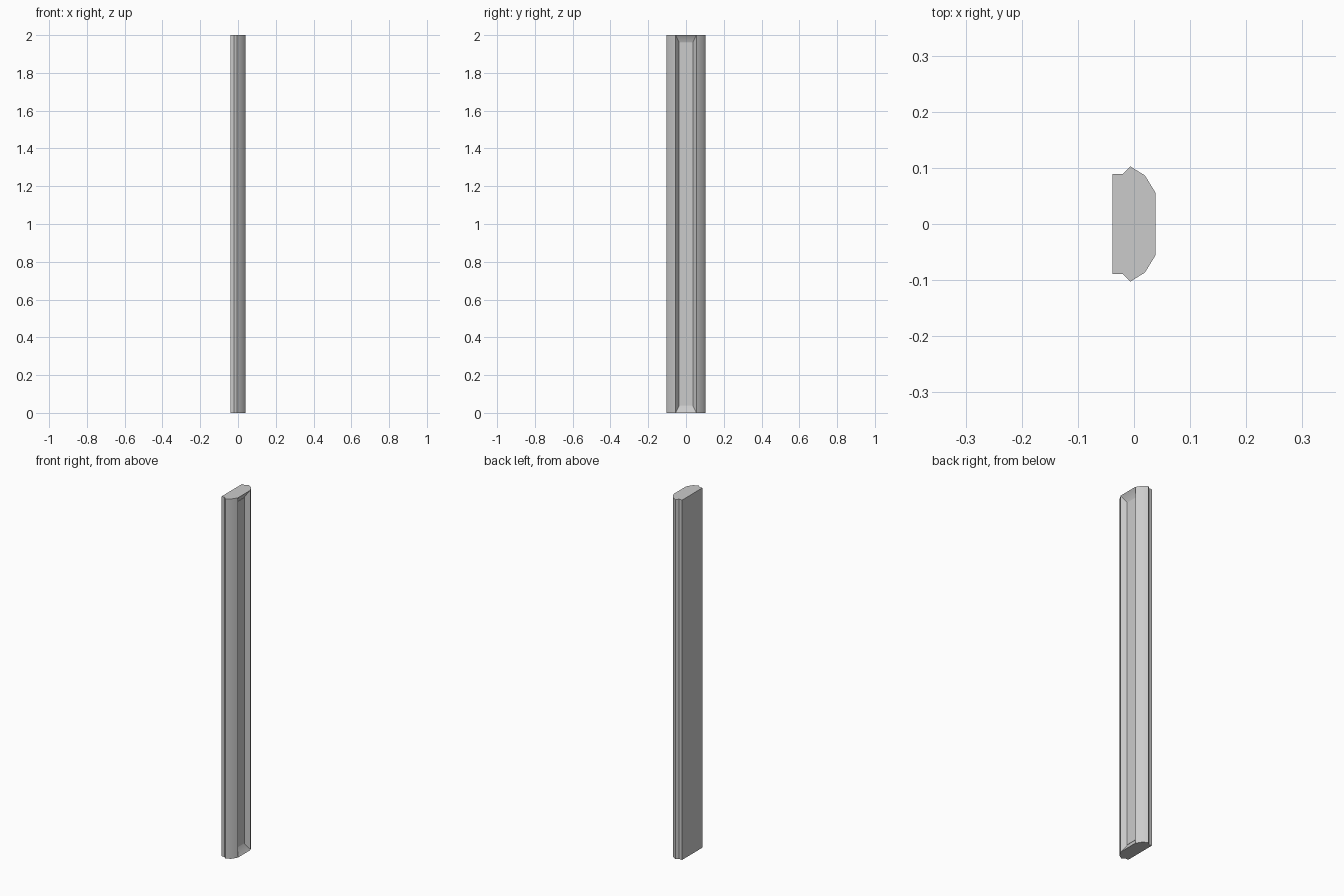
import bpy, bmesh, math
from mathutils import Vector

if "Cube" in bpy.data.objects:
    bpy.data.objects.remove(bpy.data.objects["Cube"])

HEIGHT = 2.0
# Half of the plan outline, from the back face round to the front rim
HALF = [(-0.0385, 0.089), (-0.02, 0.089), (-0.0065, 0.1025),
        (0.0195, 0.0865), (0.0385, 0.0555)]
FLOOR_X, FLOOR_Y, FLOOR_MARGIN = 0.013, 0.037, 0.037


def finish(bm, name):
    bmesh.ops.recalc_face_normals(bm, faces=bm.faces)
    mesh = bpy.data.meshes.new(name)
    bm.to_mesh(mesh)
    bm.free()
    obj = bpy.data.objects.new(name, mesh)
    bpy.context.collection.objects.link(obj)
    return obj


# Column body: extruded outline
bm = bmesh.new()
outline = HALF + [(x, -y) for x, y in reversed(HALF)]
base = bm.faces.new([bm.verts.new((x, y, 0)) for x, y in outline])
top = bmesh.ops.extrude_face_region(bm, geom=[base], use_keep_orig=True)["geom"]
bmesh.ops.translate(bm, vec=(0, 0, HEIGHT),
                    verts=[g for g in top if isinstance(g, bmesh.types.BMVert)])
bmesh.ops.recalc_face_normals(bm, faces=bm.faces)

# Bevelled recess in the front face
front = max(bm.faces, key=lambda f: f.calc_center_median().x)
front = bmesh.ops.extrude_discrete_faces(bm, faces=[front])["faces"][0]
for v in front.verts:
    v.co = Vector((FLOOR_X, math.copysign(FLOOR_Y, v.co.y),
                   FLOOR_MARGIN if v.co.z < 1 else HEIGHT - FLOOR_MARGIN))

# Slightly raised strip on the recess floor
bmesh.ops.inset_individual(bm, faces=[front], thickness=0.004)
front = bmesh.ops.extrude_discrete_faces(bm, faces=[front])["faces"][0]
bmesh.ops.translate(bm, vec=(0.002, 0, 0), verts=front.verts)

body = finish(bm, "recessed_column")
bpy.context.view_layer.objects.active = body
body.select_set(True)
bpy.ops.object.shade_smooth_by_angle(angle=math.radians(35))
